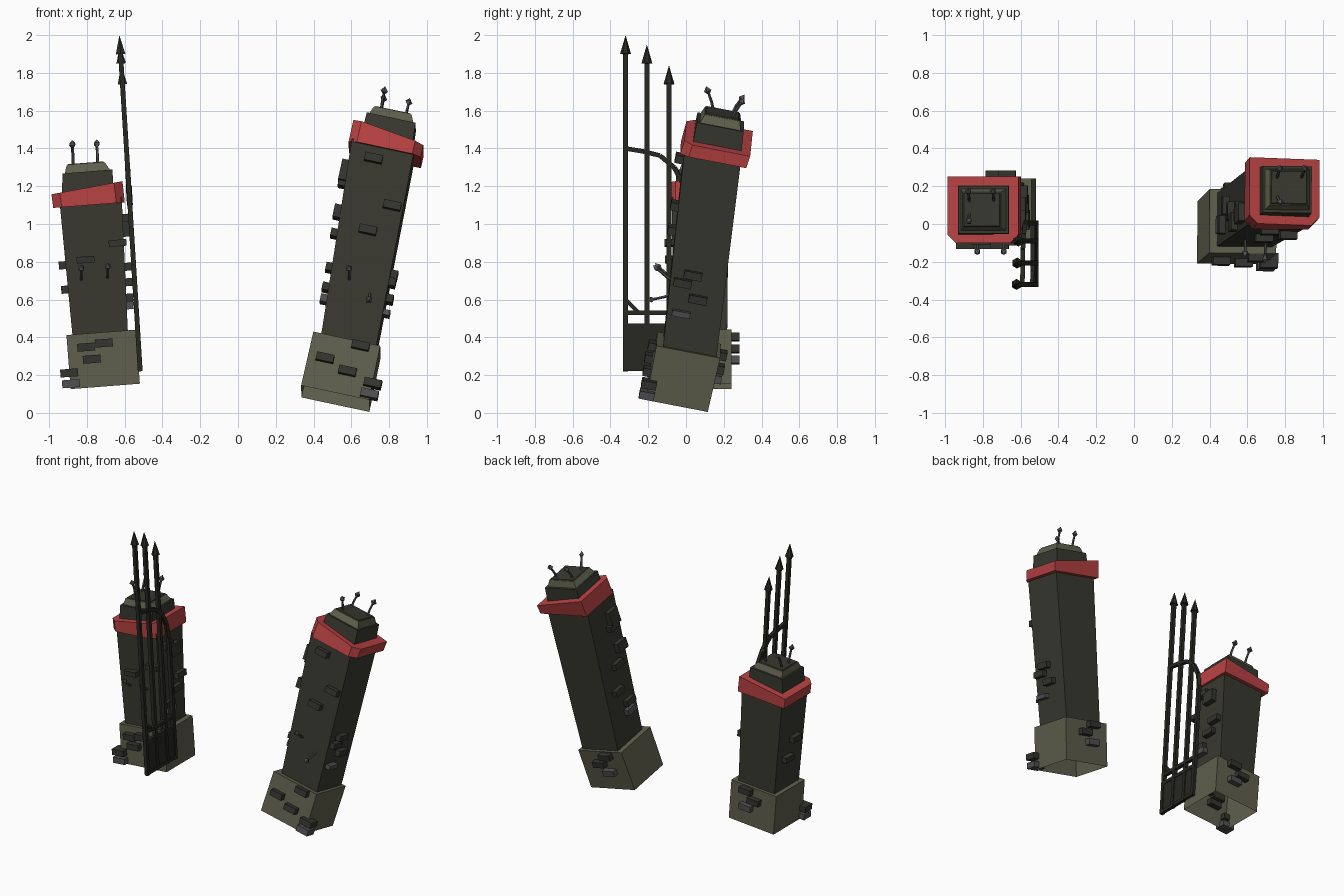
import bpy, bmesh, math
from mathutils import Vector, Matrix

if "Cube" in bpy.data.objects:
    bpy.data.objects.remove(bpy.data.objects["Cube"])


def material(name, r, g, b):
    m = bpy.data.materials.new(name)
    m.diffuse_color = (r, g, b, 1)
    m.use_nodes = True
    m.node_tree.nodes["Principled BSDF"].inputs["Base Color"].default_value = m.diffuse_color
    return m


STONE = material("dark_stone", .040, .040, .030)
OLIVE = material("olive_stone", .115, .115, .075)
BRICK = material("brick_stone", .034, .034, .028)
GREY = material("grey_metal", .080, .080, .085)
IRON = material("black_iron", .020, .021, .015)
RED = material("red_trim", .480, .055, .055)


def finish(name, bm, mat):
    bmesh.ops.recalc_face_normals(bm, faces=bm.faces)
    me = bpy.data.meshes.new(name)
    bm.to_mesh(me)
    bm.free()
    me.materials.append(mat)
    ob = bpy.data.objects.new(name, me)
    bpy.context.collection.objects.link(ob)
    return ob


def block(name, c0, c1, h0, h1, R, mat, wedge=0, hollow=False, chip=0):
    """Tapered block from centre c0 to c1 with half sizes h0, h1 along the axes R."""
    bm = bmesh.new()
    rings = []
    for c, h, top in ((c0, h0, 0), (c1, h1, 1)):
        rings.append([bm.verts.new(Vector(c) + R @ Vector((sx * h[0], sy * h[1], wedge * sx * top)))
                      for sx, sy in ((-1, -1), (1, -1), (1, 1), (-1, 1))])
    lo, hi = rings
    if not hollow:
        bm.faces.new(lo[::-1])
    bm.faces.new(hi)
    for i in range(4):
        j = (i + 1) % 4
        bm.faces.new((lo[i], lo[j], hi[j], hi[i]))
    if chip:
        edges = [e for e in bm.edges if set(e.verts) in ({lo[0], hi[0]}, {lo[1], hi[1]})]
        bmesh.ops.bevel(bm, geom=edges, offset=chip, segments=1, affect='EDGES')
    return finish(name, bm, mat)


def stick(name, a, b, r0, r1, sides, mat):
    """Straight rod or cone from a to b."""
    a, b = Vector(a), Vector(b)
    d = b - a
    bm = bmesh.new()
    turn = Matrix.Rotation(math.pi / sides, 4, 'Z')
    bmesh.ops.create_cone(bm, cap_ends=True, segments=sides, radius1=r0, radius2=r1, depth=d.length,
                          matrix=Matrix.Translation((a + b) / 2) @ d.to_track_quat('Z', 'Y').to_matrix().to_4x4() @ turn)
    return finish(name, bm, mat)


def crooked_spike(name, a, b):
    """Bent thin rod with a diamond head."""
    a, b = Vector(a), Vector(b)
    mid = a.lerp(b, .45) + Vector((0, 0, -.012 if abs(b.y - a.y) > .08 else .012))
    d = (b - mid).normalized()
    stick(name + "_root", a, mid, .009, .008, 5, GREY)
    stick(name + "_shaft", mid, b, .008, .007, 5, GREY)
    stick(name + "_head_back", b - d * .018, b, .006, .021, 4, GREY)
    stick(name + "_head_tip", b, b + d * .026, .021, 0, 4, GREY)


def pillar(side, o, u, v, P, base_h, body_h, cap_h, wedge, bricks, spikes):
    """One leaning pillar; o is the outward sign, P the stack of centres."""
    u, v = Vector(u).normalized(), Vector(v).normalized()
    w = u.cross(v).normalized()
    R = Matrix((u, v, w)).transposed()
    P = [Vector(p) for p in P]
    b0, b1, d0, d1, r0, r1, k1, t1 = P
    block(side + "_base", b0, b1, base_h[0], base_h[1], R, OLIVE, hollow=True)
    block(side + "_shaft", d0, d1 + w * .03, body_h[0], body_h[1], R, STONE)
    block(side + "_red_cap", r0, r1, cap_h, cap_h, R, RED, wedge=-o * wedge, chip=.045)
    block(side + "_cap_block", r1 - w * .06, k1, (.14, .132), (.132, .126), R, STONE)
    block(side + "_top_tier", k1 - w * .005, t1, (.122, .112), (.102, .094), R, OLIVE)
    block(side + "_top_plate", t1, t1 + w * .006, (.098, .09), (.094, .086), R, STONE)
    # loose bricks: section, face, sideways offset, height fraction, grey?, height
    for i, (sec, face, s, t, grey, bh) in enumerate(bricks):
        c, h = (((b0, b1), base_h) if sec == "base" else ((d0, d1), body_h))
        p = c[0].lerp(c[1], t)
        hu, hv = (h[0][k] * (1 - t) + h[1][k] * t for k in (0, 1))
        if face in "FB":
            p = p + u * (o * s) + v * (hv * (-1 if face == "F" else 1))
            half = (.047, .04)
        else:
            p = p + v * s + u * (hu * o * (1 if face == "O" else -1))
            half = (.036, .048)
        block(f"{side}_brick_{i}", p - w * bh / 2, p + w * bh / 2, half, half, R, GREY if grey else BRICK)
    for i, (a, b) in enumerate(spikes):
        crooked_spike(f"{side}_spike_{i}", a, b)


H = .042
# bricks shared by both pillars
COMMON = [("base", "F", .185, .30, 0, H), ("base", "F", .18, .10, 1, H),
          ("base", "B", -.05, .90, 0, H), ("base", "B", .02, .70, 0, H), ("base", "B", -.04, .48, 1, H),
          ("body", "I", .03, .38, 0, H), ("body", "I", -.06, .26, 0, H), ("body", "I", -.05, .20, 1, H)]

# right pillar: tall, leaning right and back
pillar("right_pillar", 1, (.978, -.01, -.208), (.005, .982, -.19),
       [(.515, -.047, .075), (.577, .014, .36), (.587, .022, .355), (.762, .137, 1.36),
        (.777, .146, 1.37), (.797, .172, 1.459), (.812, .183, 1.54), (.82, .193, 1.583)],
       [(.184, .167), (.181, .172)], [(.149, .144), (.168, .152)], (.195, .178), .0275,
       COMMON + [("base", "F", -.09, .57, 0, H), ("base", "F", .08, .92, 0, H), ("base", "F", .04, .42, 0, H),
                 ("body", "F", -.035, .95, 0, H), ("body", "F", .105, .73, 0, H), ("body", "F", 0, .58, 0, H),
                 ("body", "O", -.08, .35, 0, H), ("body", "O", -.03, .40, 0, H), ("body", "O", .01, .28, 0, H),
                 ("body", "O", -.07, .19, 1, .03), ("body", "I", -.07, .87, 0, .11), ("body", "I", -.05, .81, 0, H),
                 ("body", "I", -.09, .65, 0, .07), ("body", "I", -.02, .55, 0, H)],
       [((.755, .15, 1.58), (.775, .115, 1.705)), ((.755, .24, 1.57), (.772, .295, 1.665)),
        ((.885, .24, 1.54), (.905, .295, 1.645)), ((.59, -.04, .69), (.588, -.155, .765)),
        ((.70, -.05, .65), (.693, -.185, .60))])

# left pillar: shorter, leaning left
pillar("left_pillar", -1, (.997, 0, .078), (0, 1, 0),
       [(-.703, .075, .140), (-.725, .075, .426), (-.73, .075, .421), (-.778, .075, 1.10),
        (-.789, .075, 1.10), (-.800, .075, 1.192), (-.797, .075, 1.278), (-.806, .075, 1.318)],
       [(.184, .167), (.184, .167)], [(.147, .143), (.165, .150)], (.190, .176), .02,
       COMMON + [("base", "F", .085, .75, 0, H), ("base", "F", -.01, .80, 0, H), ("base", "F", .06, .52, 0, H),
                 ("body", "F", .05, .58, 0, .035), ("body", "F", -.126, .69, 0, .035),
                 ("body", "I", -.05, .88, 0, H), ("body", "I", .02, .80, 0, .09), ("body", "I", .08, .5, 0, H),
                 ("body", "O", -.03, .55, 0, H), ("body", "O", .04, .36, 0, H)],
       [((-.872, .12, 1.30), (-.878, .175, 1.42)), ((-.742, .12, 1.31), (-.748, .175, 1.425)),
        ((-.872, .05, 1.30), (-.876, .015, 1.42)), ((-.83, -.05, .70), (-.83, -.145, .765)),
        ((-.69, -.05, .71), (-.69, -.145, .775))])


# broken gate leaf leaning on the left pillar
def gate(y, z):
    return Vector((-.625 + .062 * (1.95 - z), y, z))


for i, (y, top) in enumerate(((-.32, 2.0), (-.207, 1.95), (-.09, 1.84))):
    stick(f"gate_bar_{i}", gate(y, .22), gate(y, top - .09), .018, .018, 4, IRON)
    stick(f"gate_spearhead_{i}", gate(y, top - .10), gate(y, top), .029, 0, 6, IRON)
stick("gate_hinge_bar", gate(.005, .22), gate(.005, 1.1), .018, .018, 4, IRON)

# arched top rail, a quarter sweep down to the hinge bar
arch = [gate(-.32, 1.40), gate(-.23, 1.385)] + [
    gate(-.23 + .235 * math.sin(a), 1.10 + .285 * math.cos(a)) for a in (.4, .8, 1.2, math.pi / 2)]
for i in range(len(arch) - 1):
    stick(f"gate_arch_{i}", arch[i], arch[i + 1], .017, .017, 4, IRON)

# lower rails, corner brace and kick panel
for i, z in enumerate((.53, .46, .235)):
    stick(f"gate_rail_{i}", gate(-.325, z), gate(.01, z), .017, .017, 4, IRON)
stick("gate_brace", gate(-.32, .60), gate(-.25, .53), .014, .014, 4, IRON)
lean = Matrix.Rotation(-math.atan(.062), 3, 'Y')
block("gate_kick_panel", gate(-.16, .23), gate(-.16, .46), (.006, .165), (.006, .165), lean, IRON)
